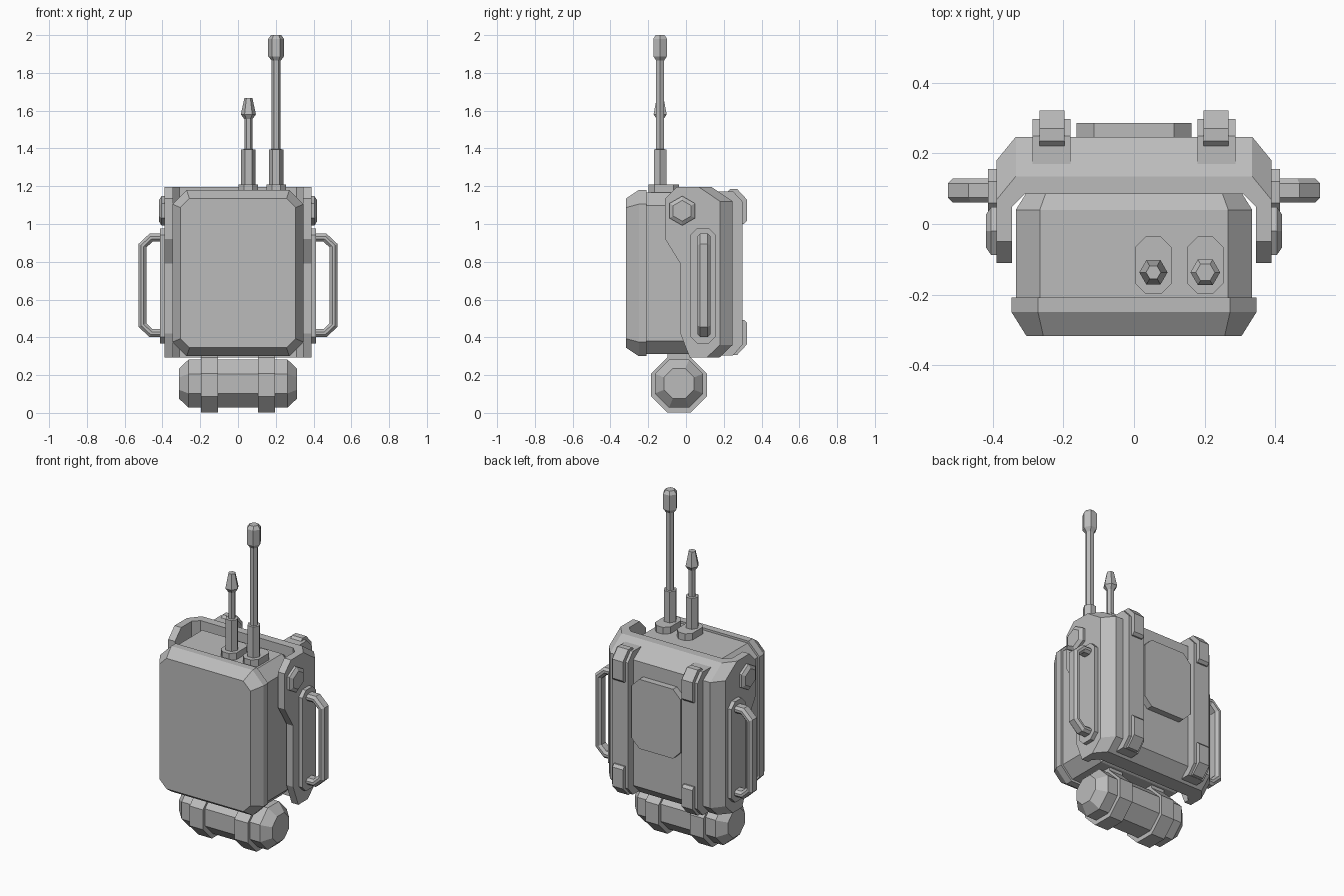
import bpy, bmesh, math
from mathutils import Vector

cube = bpy.data.objects.get("Cube")
if cube:
    bpy.data.objects.remove(cube)

grey = bpy.data.materials.new("plain_grey")
grey.use_nodes = True
COLOUR = (0.5, 0.5, 0.5, 1)
grey.diffuse_color = COLOUR
grey.node_tree.nodes["Principled BSDF"].inputs["Base Color"].default_value = COLOUR


def loft(name, rings):
    """Skin a closed, capped solid through rings of equal point count."""
    bm = bmesh.new()
    rows = [[bm.verts.new(p) for p in ring] for ring in rings]
    n = len(rows[0])
    for a, b in zip(rows, rows[1:]):
        for i in range(n):
            j = (i + 1) % n
            bm.faces.new((a[i], a[j], b[j], b[i]))
    bm.faces.new(rows[0][::-1])
    bm.faces.new(rows[-1])
    bmesh.ops.recalc_face_normals(bm, faces=bm.faces)
    mesh = bpy.data.meshes.new(name)
    bm.to_mesh(mesh)
    bm.free()
    mesh.materials.append(grey)
    obj = bpy.data.objects.new(name, mesh)
    bpy.context.collection.objects.link(obj)
    return obj


def place(axis, u, v, w):
    """Put plane point (u, v) at depth w along an axis."""
    return {"x": Vector((w, u, v)), "y": Vector((u, w, v)), "z": Vector((u, v, w))}[axis]


def cut_rect(u, v, hu, hv, c):
    """Rectangle with cut corners."""
    return [(u + a, v + b) for a, b in (
        (hu, c - hv), (hu, hv - c), (hu - c, hv), (c - hu, hv),
        (-hu, hv - c), (-hu, c - hv), (c - hu, -hv), (hu - c, -hv))]


def ngon(u, v, r, sides, turn=0.0):
    return [(u + r * math.cos(turn + math.tau * i / sides),
             v + r * math.sin(turn + math.tau * i / sides)) for i in range(sides)]


def stack(name, axis, layers):
    """Loft 2D outlines given as (depth, outline)."""
    return loft(name, [[place(axis, u, v, w) for u, v in pts] for w, pts in layers])


def prism(name, axis, pts, w0, w1):
    return stack(name, axis, [(w0, pts), (w1, pts)])


# Main body and front cover
MID = 0.74
stack("main_body", "y", [
    (-0.215, cut_rect(0, MID, 0.335, 0.427, 0.068)),
    (0.04, cut_rect(0, MID, 0.335, 0.427, 0.068)),
    (0.088, cut_rect(0, MID, 0.305, 0.395, 0.055))])
stack("front_cover", "y", [
    (-0.208, cut_rect(0, MID, 0.347, 0.44, 0.075)),
    (-0.25, cut_rect(0, MID, 0.347, 0.44, 0.075)),
    (-0.317, cut_rect(0, MID, 0.305, 0.395, 0.048))])


# Back shell, with sloped top and bottom edges
def shell_outline(shift):
    half = [(0.31, 0.085), (0.345, 0.05), (0.39, 0.05), (0.39, 0.18 + shift), (0.335, 0.247 + shift)]
    return half + [(-x, y) for x, y in reversed(half)]


stack("back_shell", "z", [(z, shell_outline(s)) for z, s in (
    (0.293, -0.07), (0.36, 0), (1.12, 0), (1.196, -0.112))])

# Back panel between the rails
stack("back_panel", "y", [(y, cut_rect(0, 0.825, 0.163, 0.21, 0.05)) for y in (0.24, 0.286)])

# Profiles seen from the side
flange = [(-0.05, 1.196), (-0.11, 1.135), (-0.11, 0.92), (-0.03, 0.79), (-0.03, 0.42),
          (0.02, 0.293), (0.06, 0.293), (0.06, 1.196)]
rail = [(0.17, 1.172), (0.25, 1.172), (0.298, 1.12), (0.298, 0.36), (0.25, 0.305), (0.17, 0.305)]
top_clip = [(0.215, 1.165), (0.235, 1.186), (0.27, 1.186), (0.322, 1.13), (0.322, 1.015),
            (0.307, 1.0), (0.27, 1.0)]
low_clip = [(y, 1.492 - z) for y, z in top_clip]


# Handle: flattened tube swept along a bent path
def handle(name, side):
    path = [Vector(p) for p in ((0.40, 0.928), (0.46, 0.928), (0.506, 0.885),
                                (0.506, 0.465), (0.46, 0.422), (0.40, 0.422))]
    rings = []
    for i, p in enumerate(path):
        a = (p - path[max(i - 1, 0)]).normalized()
        b = (path[min(i + 1, len(path) - 1)] - p).normalized()
        a, b = (a if a.length else b), (b if b.length else a)
        t = (a + b).normalized()
        out = Vector((-t.y, t.x)) / t.dot(b)
        ring = []
        for off, dy in cut_rect(0, 0, 0.021, 0.034, 0.014):
            q = p + out * off
            ring.append((side * q.x, 0.095 + dy, q.y))
        rings.append(ring)
    loft(name, rings)


for side, tag in ((1, "left"), (-1, "right")):
    def span(a, b):
        return side * a, side * b

    prism("side_flange_" + tag, "x", flange, *span(0.345, 0.39))
    prism("back_rail_" + tag, "x", rail, *span(0.18, 0.287))
    prism("top_clip_" + tag, "x", top_clip, *span(0.197, 0.268))
    prism("low_clip_" + tag, "x", low_clip, *span(0.197, 0.268))
    prism("handle_plate_" + tag, "x", cut_rect(0.09, 0.672, 0.066, 0.305, 0.035), *span(0.385, 0.414))
    handle("side_handle_" + tag, side)
    stack("side_bolt_" + tag, "x", [(side * x, ngon(-0.02, 1.07, r, 6, math.pi / 6)) for x, r in (
        (0.385, 0.078), (0.405, 0.078), (0.419, 0.055))])
    # Strap round the roll, with a hanger up to the body
    prism("roll_strap_" + tag, "x", cut_rect(-0.037, 0.148, 0.148, 0.146, 0.086), *span(0.105, 0.195))
    prism("strap_hanger_" + tag, "x", cut_rect(-0.037, 0.28, 0.062, 0.06, 0.005), *span(0.105, 0.195))

# Roll under the body
big, small = cut_rect(-0.037, 0.155, 0.128, 0.127, 0.075), cut_rect(-0.037, 0.155, 0.08, 0.08, 0.047)
stack("lower_roll", "x", [(-0.312, small), (-0.262, big), (0.262, big), (0.312, small)])

# Antennas: foot, sleeve, rod and tip
for tag, x, tip in (
        ("short", 0.055, [(1.555, 0.021), (1.58, 0.04), (1.668, 0.021)]),
        ("tall", 0.202, [(1.865, 0.024), (1.888, 0.042), (1.98, 0.042), (2.0, 0.027)])):
    y = -0.137
    prism(tag + "_antenna_foot", "z", cut_rect(x, -0.117, 0.052, 0.081, 0.03), 1.15, 1.208)
    parts = [(1.2, 0.038), (1.395, 0.038), (1.396, tip[0][1])] + tip
    stack(tag + "_antenna", "z", [(z, ngon(x, y, r, 6)) for z, r in parts])
